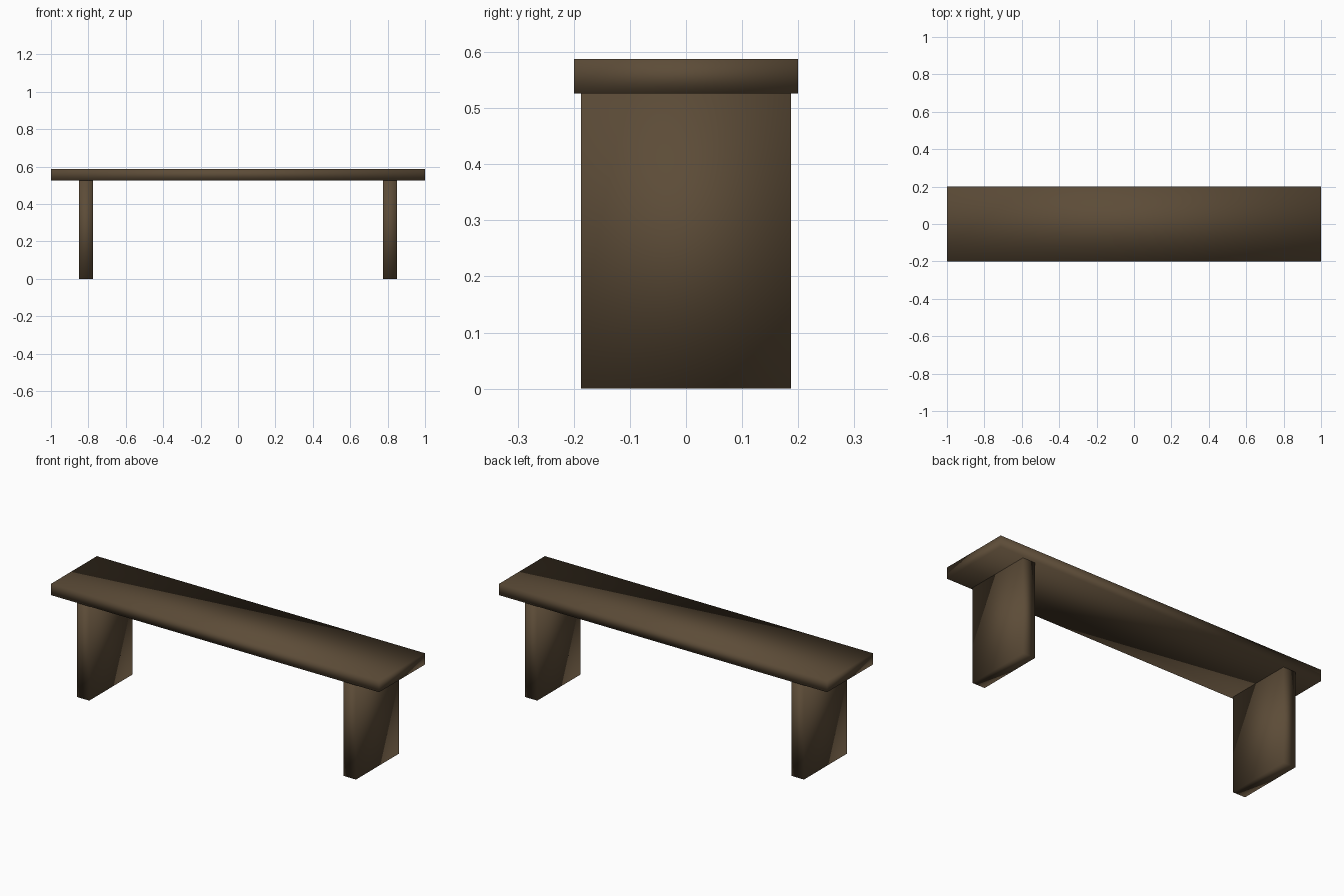
import bpy

default = bpy.data.objects.get("Cube")
if default:
    bpy.data.objects.remove(default, do_unlink=True)

# Dark brown wood
wood = bpy.data.materials.new("dark_wood")
wood.use_nodes = True
colour = (0.108, 0.072, 0.039, 1.0)
wood.diffuse_color = colour
wood.node_tree.nodes["Principled BSDF"].inputs["Base Color"].default_value = colour


def board(name, x, z_bottom, z_top, width, depth):
    """Softly shaded wooden slab between two heights."""
    bpy.ops.mesh.primitive_cube_add(size=1, location=(x, 0, (z_bottom + z_top) / 2))
    obj = bpy.context.object
    obj.name = name
    obj.scale = (width, depth, z_top - z_bottom)
    bpy.ops.object.transform_apply(location=False, rotation=False, scale=True)
    bpy.ops.object.shade_smooth()
    obj.data.materials.append(wood)
    return obj


SEAT_BOTTOM, SEAT_TOP = 0.526, 0.588

# Long seat plank
board("seat", 0, SEAT_BOTTOM, SEAT_TOP, 2.0, 0.4)

# Slab legs near both ends
for side, label in ((1, "left"), (-1, "right")):
    board(label + "_leg", side * 0.813, 0, SEAT_BOTTOM, 0.075, 0.375)
